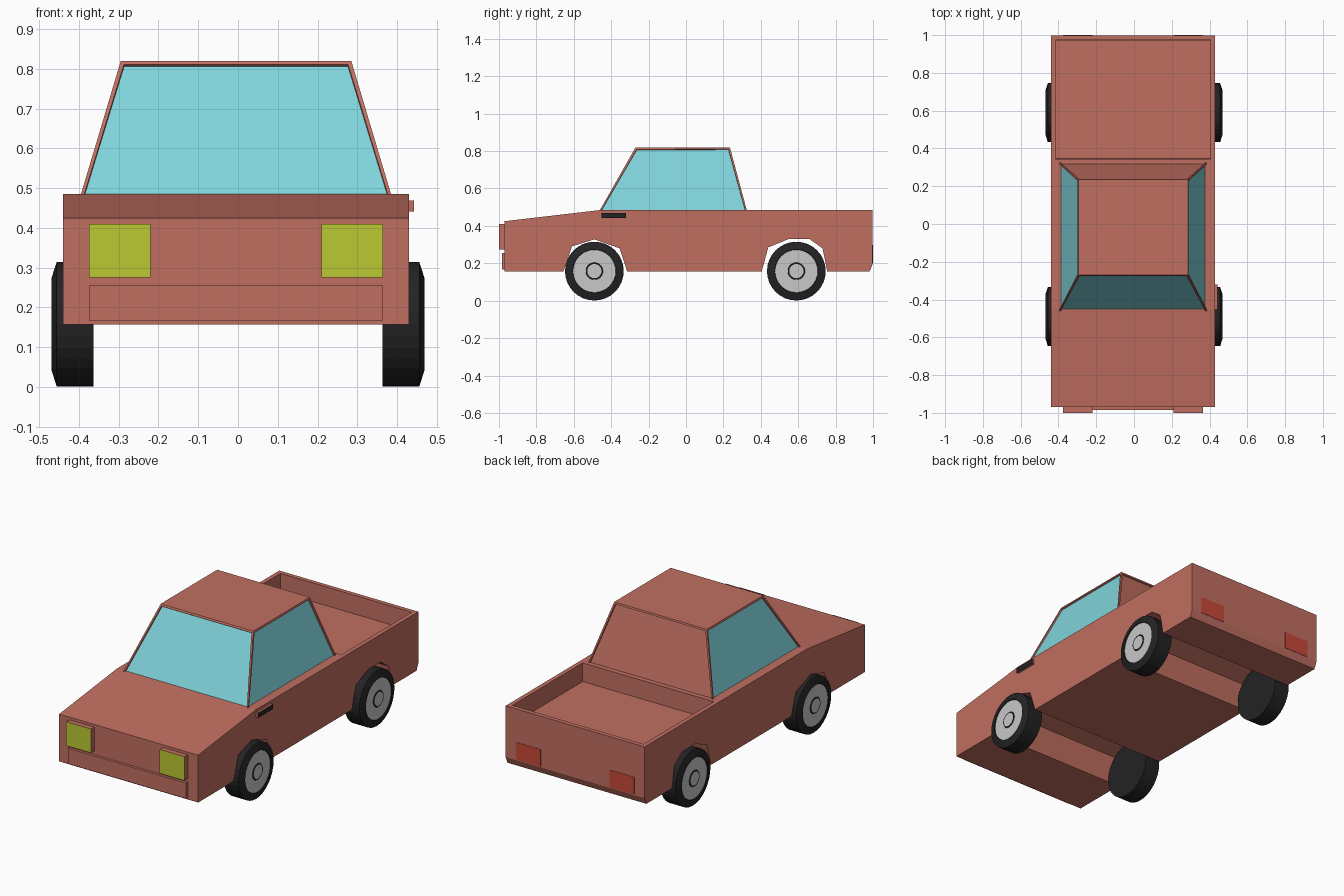
import bpy, bmesh, math
from mathutils import Matrix, Vector

if "Cube" in bpy.data.objects:
    bpy.data.objects.remove(bpy.data.objects["Cube"], do_unlink=True)


def material(name, rgb):
    m = bpy.data.materials.new(name)
    m.use_nodes = True
    m.diffuse_color = (*rgb, 1)
    bsdf = m.node_tree.nodes["Principled BSDF"]
    bsdf.inputs["Base Color"].default_value = (*rgb, 1)
    bsdf.inputs["Roughness"].default_value = 0.7
    return m


PAINT = material("faded_red_paint", (0.53, 0.157, 0.12))
GLASS = material("pale_blue_glass", (0.216, 0.658, 0.708))
LAMP = material("yellow_green_lamp", (0.497, 0.578, 0.032))
TAIL = material("red_lamp", (0.578, 0.065, 0.039))
BLACK = material("black_rubber", (0.017, 0.017, 0.017))
METAL = material("light_grey_metal", (0.578, 0.578, 0.578))

MID = -0.005   # the bodywork sits slightly off the wheel centreline


def finish(name, bm, mats):
    bmesh.ops.recalc_face_normals(bm, faces=bm.faces)
    mesh = bpy.data.meshes.new(name)
    bm.to_mesh(mesh)
    bm.free()
    for m in mats:
        mesh.materials.append(m)
    obj = bpy.data.objects.new(name, mesh)
    bpy.context.collection.objects.link(obj)
    return obj


def recess(bm, faces, border, depth):
    """Inset faces by a border, then sink them with straight walls."""
    bmesh.ops.inset_individual(bm, faces=faces, thickness=border, depth=0)
    bmesh.ops.inset_individual(bm, faces=faces, thickness=0.001, depth=-depth)


def box(name, low, high, mats, facing=None):
    """Box between two corners; the face along `facing` takes the second material."""
    bm = bmesh.new()
    low, high = Vector(low), Vector(high)
    size = Matrix.Diagonal((*(high - low), 1))
    bmesh.ops.create_cube(bm, size=1, matrix=Matrix.Translation((low + high) / 2) @ size)
    bm.normal_update()
    if facing:
        for f in bm.faces:
            f.material_index = int(f.normal.dot(Vector(facing)) > 0.9)
    return finish(name, bm, mats)


# Body: side profile with wheel arches, extruded across, with a sunken load bed
profile = [(-0.97, 0.157), (-0.97, 0.425), (-0.455, 0.485), (0.32, 0.485),
           (0.998, 0.485), (0.998, 0.195), (0.982, 0.157),
           (0.755, 0.157), (0.73, 0.28), (0.66, 0.33), (0.55, 0.33), (0.44, 0.285), (0.405, 0.157),
           (-0.315, 0.157), (-0.355, 0.28), (-0.49, 0.328), (-0.61, 0.29), (-0.655, 0.157)]
HALF = 0.435
bm = bmesh.new()
side = bm.faces.new([bm.verts.new((MID - HALF, y, z)) for y, z in profile])
grown = bmesh.ops.extrude_face_region(bm, geom=[side])["geom"]
bmesh.ops.translate(bm, vec=(2 * HALF, 0, 0),
                    verts=[v for v in grown if isinstance(v, bmesh.types.BMVert)])
bmesh.ops.recalc_face_normals(bm, faces=bm.faces)
bm.normal_update()
bed = [f for f in bm.faces if f.normal.z > 0.9 and f.calc_center_median().y > 0.5]
recess(bm, bed, 0.035, 0.105)
finish("body", bm, [PAINT])

# Cab: tapered block with recessed panels, glazed at the front and sides
bm = bmesh.new()
rings = []
for half, front, back, z in [(0.396, -0.471, 0.33, 0.465), (0.29, -0.27, 0.235, 0.82)]:
    rings.append([bm.verts.new((MID + x, y, z)) for x, y in
                  [(-half, front), (half, front), (half, back), (-half, back)]])
lower, upper = rings
bm.faces.new(lower)
bm.faces.new(upper)
walls = [bm.faces.new((lower[i], lower[i - 1], upper[i - 1], upper[i])) for i in range(4)]
bmesh.ops.recalc_face_normals(bm, faces=bm.faces)
bm.normal_update()
recess(bm, walls, 0.013, 0.008)
for f in walls:
    f.material_index = int(f.normal.y < 0.5)
finish("cab", bm, [PAINT, GLASS])

# Lamps at both ends
for side_name, s in (("left", 1), ("right", -1)):
    x0, x1 = sorted((MID + s * 0.215, MID + s * 0.37))
    box(side_name + "_headlight", (x0, -1, 0.275), (x1, -0.965, 0.41), [PAINT, LAMP], (0, -1, 0))
    box(side_name + "_tail_light", (x0, 0.995, 0.2), (x1, 1.0, 0.297), [TAIL])

# Front bumper and the single door handle
box("front_bumper", (MID - 0.37, -0.985, 0.167), (MID + 0.37, -0.965, 0.255), [PAINT])
box("door_handle", (0.42, -0.452, 0.441), (0.443, -0.32, 0.469), [PAINT, BLACK], (1, 0, 0))

# Wheels: revolved section of (x, radius, material of the band that follows)
section = [(0.363, 0, 0), (0.363, 0.157, 0), (0.456, 0.157, 0), (0.469, 0.116, 0),
           (0.465, 0.114, 1), (0.465, 0.046, 0), (0.468, 0.044, 0), (0.468, 0.038, 1),
           (0.468, 0, 1)]
STEPS = 32


def wheel(name, s, y):
    bm = bmesh.new()
    verts = [bm.verts.new((s * x, 0, r)) for x, r, _ in section]
    edges = [bm.edges.new(pair) for pair in zip(verts, verts[1:])]
    bmesh.ops.spin(bm, geom=verts + edges, cent=(0, 0, 0), axis=(1, 0, 0),
                   angle=2 * math.pi, steps=STEPS)
    bmesh.ops.remove_doubles(bm, verts=bm.verts, dist=0.0005)
    # Rim and hub cap are the outward faces inside the tyre
    for f in bm.faces:
        c = f.calc_center_median()
        r = math.hypot(c.y, c.z)
        outer = abs(c.x) > 0.46
        f.material_index = int(outer and r < 0.113 and not 0.0385 < r < 0.0455)
    bmesh.ops.translate(bm, vec=(0, y, 0.158), verts=bm.verts)
    return finish(name, bm, [BLACK, METAL])


for side_name, s in (("left", 1), ("right", -1)):
    wheel("front_" + side_name + "_wheel", s, -0.49)
    wheel("rear_" + side_name + "_wheel", s, 0.59)
